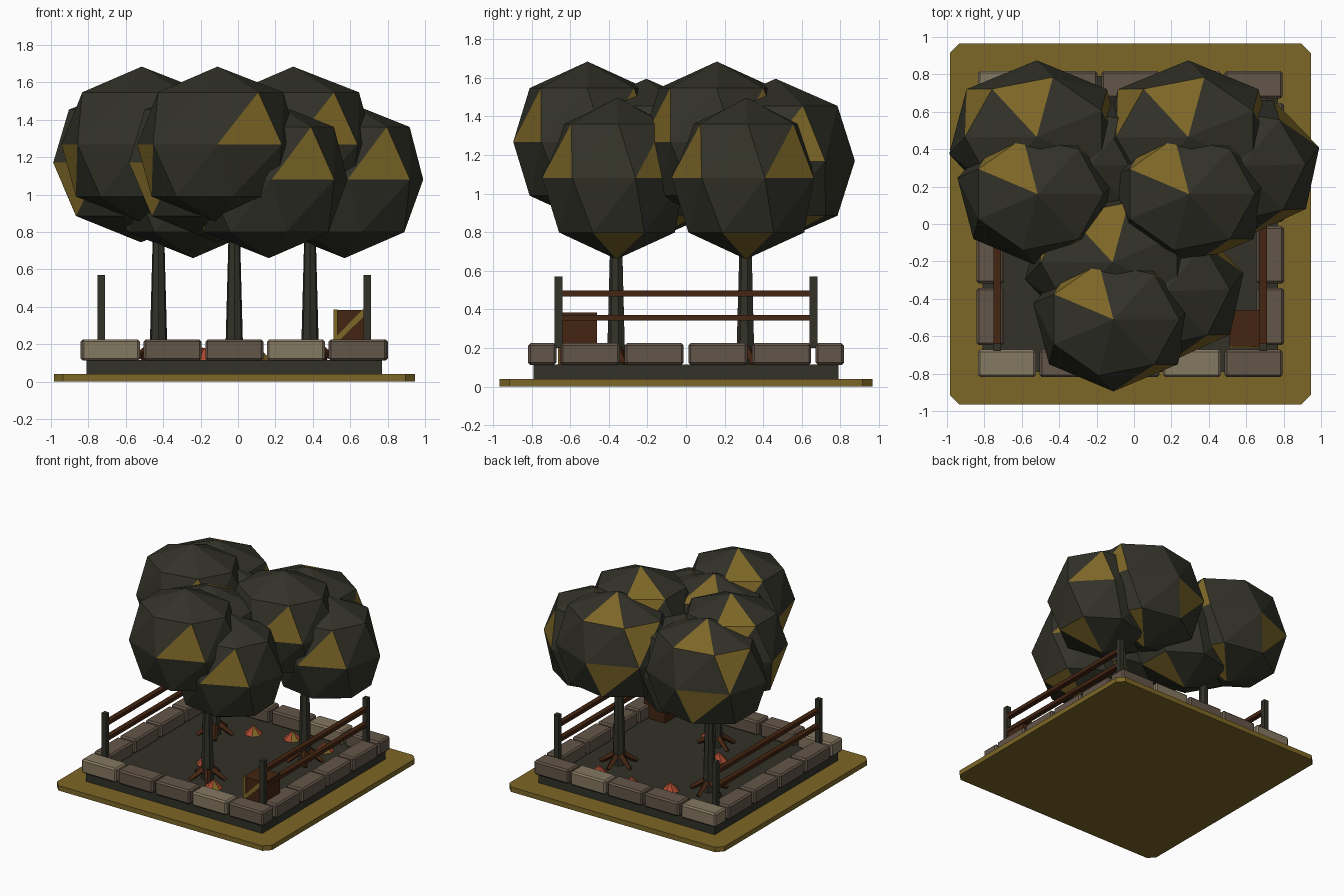
import bpy, bmesh, math
from mathutils import Vector

if "Cube" in bpy.data.objects:
    bpy.data.objects.remove(bpy.data.objects["Cube"])

def mat(name, r, g, b):
    m = bpy.data.materials.new(name)
    m.diffuse_color = (r, g, b, 1)
    m.use_nodes = True
    m.node_tree.nodes["Principled BSDF"].inputs["Base Color"].default_value = m.diffuse_color
    return m

DARK = mat("dark olive", .032, .032, .022)
GOLD = mat("old gold", .205, .135, .020)
STONE = mat("grey brown stone", .127, .092, .066)
PALE = mat("pale stone", .235, .188, .122)
BROWN = mat("dark brown", .058, .018, .006)
RED = mat("rust red", .40, .065, .028)
CX = -0.02  # centre of the planter

def finish(bm, name, *mats):
    bmesh.ops.recalc_face_normals(bm, faces=bm.faces)
    me = bpy.data.meshes.new(name)
    bm.to_mesh(me)
    bm.free()
    for m in mats:
        me.materials.append(m)
    ob = bpy.data.objects.new(name, me)
    bpy.context.collection.objects.link(ob)
    return ob

def box(name, x0, x1, y0, y1, z0, z1, m, bevel=0):
    bm = bmesh.new()
    bmesh.ops.create_cube(bm, size=1)
    for v in bm.verts:
        v.co = ((x0, x1)[v.co.x > 0], (y0, y1)[v.co.y > 0], (z0, z1)[v.co.z > 0])
    if bevel:
        bmesh.ops.bevel(bm, geom=bm.edges[:], offset=bevel, segments=1, affect='EDGES')
    return finish(bm, name, m)

def beam(name, a, b, r1, r2, m, sides=4):
    """Tapered bar from point a to point b."""
    a, b = Vector(a), Vector(b)
    bm = bmesh.new()
    bmesh.ops.create_cone(bm, cap_ends=True, segments=sides, radius1=r1, radius2=r2, depth=(b - a).length)
    ob = finish(bm, name, m)
    ob.location = (a + b) / 2
    ob.rotation_euler = (b - a).to_track_quat('Z', 'Y').to_euler()
    return ob

# base plate with clipped corners
h, c = .965, .05
pts = []
for sx, sy in ((1, 1), (-1, 1), (-1, -1), (1, -1)):
    pair = [(sx * h, sy * (h - c)), (sx * (h - c), sy * h)]
    pts += pair if sx * sy > 0 else pair[::-1]
bm = bmesh.new()
f = bm.faces.new([bm.verts.new((CX + x, y, 0)) for x, y in pts])
ext = bmesh.ops.extrude_face_region(bm, geom=[f])["geom"]
bmesh.ops.translate(bm, vec=(0, 0, .04), verts=[v for v in ext if isinstance(v, bmesh.types.BMVert)])
finish(bm, "base_plate", GOLD)
box("soil_bed", CX - .79, CX + .79, -.79, .79, .04, .115, DARK)

# stone border: rows of five front and back, four along each side
for s in (-1, 1):
    for i in range(5):
        x = CX + (i - 2) * .33
        box("row_stone", x - .155, x + .155, s * .745 - .073, s * .745 + .073, .112, .225,
            PALE if i % 3 == 0 else STONE, .012)
    for i in range(4):
        y = (i - 1.5) * .33
        x = CX + s * .748
        box("side_stone", x - .073, x + .073, y - .153, y + .153, .112, .225, STONE, .012)

# fences on both sides
for s in (-1, 1):
    x = CX + s * .71
    for y in (-.66, .66):
        box("fence_post", x - .02, x + .02, y - .02, y + .02, .20, .57, DARK)
    for z in (.357, .482):
        box("fence_rail", x - .02, x + .02, -.64, .64, z - .015, z + .015, BROWN)

# crate with painted frame and brace on its front
box("crate", .51, .70, -.655, -.46, .115, .383, BROWN)
for x in (.51, .68):
    box("crate_frame", x, x + .022, -.664, -.655, .115, .385, GOLD)
bm = bmesh.new()
f = bm.faces.new([bm.verts.new((x, -.655, z)) for x, z in
                  ((.53, .21), (.68, .355), (.68, .385), (.665, .385), (.53, .245))])
ext = bmesh.ops.extrude_face_region(bm, geom=[f])["geom"]
bmesh.ops.translate(bm, vec=(0, -.008, 0), verts=[v for v in ext if isinstance(v, bmesh.types.BMVert)])
finish(bm, "crate_brace", GOLD)

def crown(name, centre, size, turn, gold):
    """Seven-sided faceted leaf ball; gold holds (band, index) of gold triangles."""
    n = 7
    bm = bmesh.new()
    rings = []
    for r, z, twist in ((.8, .67, -13), (1, 0, 0), (.8, -.67, 13)):
        ring = []
        for k in range(n):
            a = math.radians(turn + twist) + k * math.tau / n
            ring.append(bm.verts.new((centre[0] + size[0] * r * math.cos(a),
                                      centre[1] + size[1] * r * math.sin(a), centre[2] + size[2] * z)))
        rings.append(ring)
    top = bm.verts.new((centre[0], centre[1], centre[2] + size[2]))
    low = bm.verts.new((centre[0], centre[1], centre[2] - size[2]))
    for k in range(n):
        j = (k + 1) % n
        u, e, l = rings
        tris = {"cap": (top, u[k], u[j]), "upper": (u[j], e[k], e[j]), "upper2": (u[k], u[j], e[k]),
                "lower": (e[k], e[j], l[k]), "lower2": (e[j], l[k], l[j]), "base": (l[k], l[j], low)}
        for band, t in tris.items():
            bm.faces.new(t).material_index = int((band, k) in gold)
    finish(bm, name, DARK, GOLD)

# three trees, each a trunk, five roots and three leaf balls
GOLDS = {("cap", 4), ("upper", 0), ("upper", 2), ("upper2", 4), ("lower", 5), ("base", 1)}
for tx, ty in ((-.425, .31), (.385, .31), (-.02, -.36)):
    beam("trunk", (tx, ty, .11), (tx, ty, .95), .05, .027, DARK, 7)
    for k in range(5):
        a = k * math.tau / 5 + .3
        dx, dy = math.cos(a), math.sin(a)
        beam("root", (tx + .02 * dx, ty + .02 * dy, .20), (tx + .14 * dx, ty + .14 * dy, .12), .028, .016, BROWN)
    crown("leaf_ball_high", (tx - .09, ty - .15, 1.268), (.44, .385, .416), -90, GOLDS)
    crown("leaf_ball_back", (tx - .095, ty + .155, 1.17), (.48, .41, .425), -90 + 360 / 14,
          {("cap", 3), ("upper", 1), ("upper2", 4), ("lower", 5), ("lower", 3), ("base", 1)})
    crown("leaf_ball_low", (tx + .185, ty, 1.08), (.435, .385, .42), -88, GOLDS)

# small heaps of fallen leaves, red with some gold facets
for x, y in ((-.19, .47), (.10, .555), (.41, .53), (-.18, -.16), (.11, -.47)):
    bm = bmesh.new()
    bmesh.ops.create_cone(bm, cap_ends=True, segments=7, radius1=.07, radius2=0, depth=.07)
    bmesh.ops.translate(bm, vec=(x, y, .148), verts=bm.verts)
    for i, f in enumerate(bm.faces):
        f.material_index = int(i % 3 == 2)
    finish(bm, "leaf_heap", RED, GOLD)
